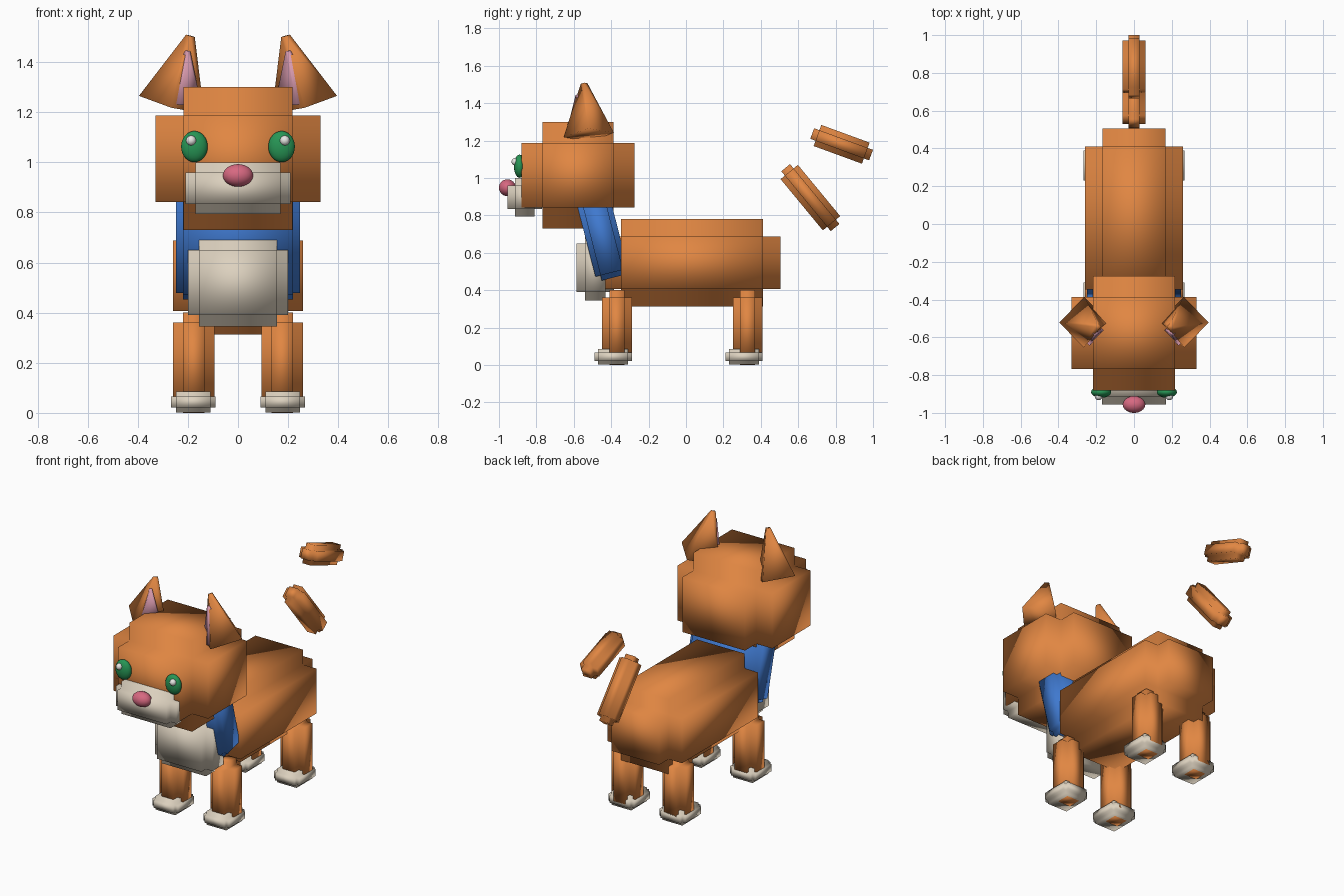
import bpy, bmesh
from mathutils import Vector, Matrix

cube = bpy.data.objects.get("Cube")
if cube:
    bpy.data.objects.remove(cube, do_unlink=True)


def material(name, rgb):
    m = bpy.data.materials.new(name)
    m.use_nodes = True
    m.diffuse_color = (*rgb, 1)
    m.node_tree.nodes["Principled BSDF"].inputs["Base Color"].default_value = (*rgb, 1)
    return m


ORANGE = material("orange fur", (0.75, 0.24, 0.055))
CREAM = material("cream fur", (0.72, 0.64, 0.52))
BLUE = material("blue collar", (0.05, 0.19, 0.62))
GREEN = material("green eye", (0.02, 0.30, 0.09))
ROSE = material("rose nose", (0.68, 0.14, 0.22))
PINK = material("pink inner ear", (0.68, 0.32, 0.42))
WHITE = material("white glint", (0.85, 0.85, 0.82))


def finish(name, bm, mat, matrix):
    bmesh.ops.recalc_face_normals(bm, faces=bm.faces)
    mesh = bpy.data.meshes.new(name)
    bm.to_mesh(mesh)
    bm.free()
    mesh.materials.append(mat)
    mesh.shade_smooth()
    obj = bpy.data.objects.new(name, mesh)
    obj.matrix_world = matrix
    bpy.context.collection.objects.link(obj)
    return obj


def block(name, centre, size, step, mat, tilt=0):
    """Box with notched edges: a core whose six faces are each pushed out by step."""
    bm = bmesh.new()
    bmesh.ops.create_cube(bm, size=1)
    bmesh.ops.scale(bm, vec=[s - 2 * step for s in size], verts=bm.verts)
    bm.normal_update()
    faces = list(bm.faces)
    normals = [f.normal.copy() for f in faces]
    raised = bmesh.ops.extrude_discrete_faces(bm, faces=faces)["faces"]
    for face, normal in zip(raised, normals):
        bmesh.ops.translate(bm, vec=normal * step, verts=face.verts)
    return finish(name, bm, mat, Matrix.Translation(centre) @ Matrix.Rotation(tilt, 4, 'X'))


def ball(name, centre, radii, mat):
    bm = bmesh.new()
    bmesh.ops.create_uvsphere(bm, u_segments=32, v_segments=16, radius=1)
    bmesh.ops.scale(bm, vec=radii, verts=bm.verts)
    return finish(name, bm, mat, Matrix.Translation(centre))


def spike(name, base, tip, radius, tip_radius, mat):
    """Four-sided cone from base to tip, corners facing along x and y."""
    base, axis = Vector(base), Vector(tip) - Vector(base)
    bm = bmesh.new()
    bmesh.ops.create_cone(bm, cap_ends=True, segments=4, radius1=radius,
                          radius2=tip_radius, depth=axis.length)
    turn = Vector((0, 0, 1)).rotation_difference(axis).to_matrix().to_4x4()
    return finish(name, bm, mat, Matrix.Translation(base + axis / 2) @ turn)


# Trunk, collar and bib
block("body", (0, 0.032, 0.547), (0.52, 0.945, 0.47), 0.094, ORANGE)
block("collar", (0, -0.447, 0.69), (0.495, 0.18, 0.46), 0.028, BLUE, 0.25)
block("chest_bib", (0, -0.485, 0.52), (0.40, 0.20, 0.35), 0.045, CREAM)

# Head
block("head", (0, -0.578, 1.015), (0.66, 0.605, 0.57), 0.112, ORANGE)
block("muzzle", (0, -0.862, 0.897), (0.42, 0.185, 0.205), 0.04, CREAM)
ball("nose", (0, -0.955, 0.948), (0.06, 0.045, 0.045), ROSE)

# Paired parts
for side, s in (("left", 1), ("right", -1)):
    ball(side + "_eye", (s * 0.174, -0.89, 1.063), (0.053, 0.03, 0.062), GREEN)
    ball(side + "_eye_glint", (s * 0.187, -0.913, 1.087), (0.02, 0.02, 0.02), WHITE)
    spike(side + "_ear", (s * 0.265, -0.52, 1.23), (s * 0.19, -0.545, 1.505),
          0.135, 0.018, ORANGE)
    spike(side + "_inner_ear", (s * 0.235, -0.555, 1.24), (s * 0.2, -0.58, 1.445),
          0.09, 0.01, PINK)
    for end, y in (("front", -0.37), ("back", 0.33)):
        block(f"{end}_{side}_leg", (s * 0.177, y, 0.2), (0.165, 0.16, 0.40), 0.04, ORANGE)
        block(f"{end}_{side}_paw", (s * 0.178, y - 0.02, 0.044), (0.178, 0.2, 0.084),
              0.02, CREAM)

# Floating tail in two pieces
block("tail_lower", (0, 0.665, 0.895), (0.12, 0.12, 0.415), 0.03, ORANGE, 0.69)
block("tail_tip", (0, 0.832, 1.18), (0.12, 0.12, 0.335), 0.03, ORANGE, 1.22)
